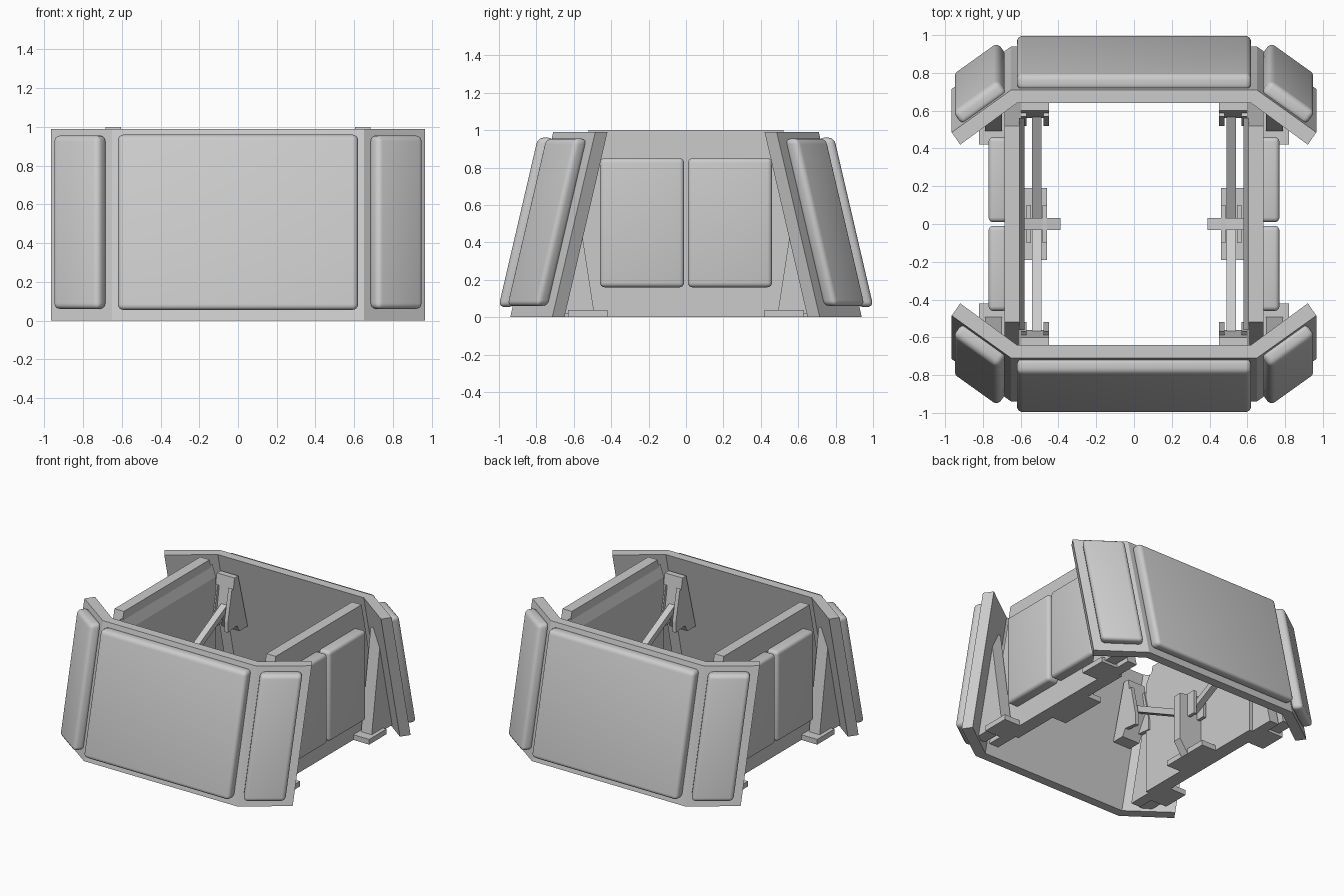
import bpy, bmesh, math
from mathutils import Vector, Matrix

if "Cube" in bpy.data.objects:
    bpy.data.objects.remove(bpy.data.objects["Cube"])

grey = bpy.data.materials.new("plain_grey")
grey.diffuse_color = (0.6, 0.6, 0.6, 1)
grey.use_nodes = True
grey.node_tree.nodes["Principled BSDF"].inputs["Base Color"].default_value = grey.diffuse_color

LEAN = 0.23   # how far the end walls lean inwards over their height
H = 0.99      # height of the end walls


def finish(name, bm, smooth=False):
    bmesh.ops.recalc_face_normals(bm, faces=bm.faces)
    me = bpy.data.meshes.new(name)
    bm.to_mesh(me)
    bm.free()
    me.materials.append(grey)
    ob = bpy.data.objects.new(name, me)
    bpy.context.collection.objects.link(ob)
    if smooth:
        bpy.context.view_layer.objects.active = ob
        ob.select_set(True)
        bpy.ops.object.shade_smooth_by_angle(angle=math.radians(35))
        ob.select_set(False)
    return ob


def prism(bm, pts, axis, a, b):
    """Extrude a 2D outline along an axis from a to b."""
    def place(p, t):
        return {'x': (t, p[0], p[1]), 'y': (p[0], t, p[1]), 'z': (p[0], p[1], t)}[axis]
    lo = [bm.verts.new(place(p, a)) for p in pts]
    hi = [bm.verts.new(place(p, b)) for p in pts]
    n = len(pts)
    bm.faces.new(lo[::-1])
    bm.faces.new(hi)
    for i in range(n):
        j = (i + 1) % n
        bm.faces.new((lo[i], lo[j], hi[j], hi[i]))


def box(bm, x0, x1, y0, y1, z0, z1):
    prism(bm, [(x0, y0), (x1, y0), (x1, y1), (x0, y1)], 'z', z0, z1)


def turn(bm, sx, sy):
    """Mirror the part into another quadrant."""
    bmesh.ops.scale(bm, vec=(sx, sy, 1), verts=bm.verts)


def shear(bm):
    """Lean the end wall parts, keeping the top edge in place."""
    for v in bm.verts:
        v.co.y -= LEAN * (H - v.co.z) / H


def round_edges(bm, r):
    bmesh.ops.recalc_face_normals(bm, faces=bm.faces)
    bmesh.ops.bevel(bm, geom=list(bm.edges), offset=r, segments=4,
                    profile=0.5, affect='EDGES')


# Plan of the wing: the bend and the free end of its outer face
bend, tip = Vector((0.65, -0.71)), Vector((0.965, -0.485))
along = (tip - bend).normalized()
out = Vector((along.y, -along.x))

for sy, side in ((1, "front"), (-1, "back")):
    # Leaning end wall with two bent wings
    half = [(0.965, -0.485), (0.92, -0.42), (0.62, -0.64)]
    plan = [(-0.65, -0.71), (0.65, -0.71)] + half + [(-x, y) for x, y in half[::-1]]
    bm = bmesh.new()
    prism(bm, plan, 'z', 0, H)
    shear(bm)
    turn(bm, 1, sy)
    finish(side + "_wall", bm)

    # Wide cushion on the end wall
    bm = bmesh.new()
    box(bm, -0.62, 0.62, -0.785, -0.70, 0.055, 0.96)
    round_edges(bm, 0.03)
    shear(bm)
    turn(bm, 1, sy)
    finish(side + "_pad", bm, True)

    for sx, hand in ((1, "right"), (-1, "left")):
        tag = side + "_" + hand
        # Narrow cushion on the wing
        a, b = bend + along * 0.035, tip - along * 0.06
        bm = bmesh.new()
        prism(bm, [a - out * 0.01, b - out * 0.01, b + out * 0.075, a + out * 0.075],
              'z', 0.06, 0.955)
        round_edges(bm, 0.03)
        shear(bm)
        turn(bm, sx, sy)
        finish(tag + "_wing_pad", bm, True)

        # Triangular gusset and foot behind the wing
        bm = bmesh.new()
        prism(bm, [(-0.49, 0.02), (-0.78, 0.02), (-0.61, 0.80)], 'x', 0.70, 0.79)
        box(bm, 0.65, 0.82, -0.63, -0.42, 0, 0.04)
        turn(bm, sx, sy)
        finish(tag + "_gusset", bm)

        # Cushion on the side wall
        bm = bmesh.new()
        box(bm, 0.67, 0.77, -0.46, -0.01, 0.16, 0.85)
        round_edges(bm, 0.025)
        turn(bm, sx, sy)
        finish(tag + "_side_pad", bm, True)

        # Forked bracket on the end wall: back block and two cheeks
        bm = bmesh.new()
        prism(bm, [(-0.60, 0.87), (-0.645, 0.87), (-0.76, 0.44), (-0.66, 0.44),
                   (-0.56, 0.62)], 'x', 0.45, 0.60)
        for x in (0.45, 0.57):
            prism(bm, [(-0.57, 0.80), (-0.66, 0.72), (-0.70, 0.50), (-0.52, 0.48),
                       (-0.52, 0.56)], 'x', x, x + 0.03)
        turn(bm, sx, sy)
        finish(tag + "_bracket", bm)

        # Sloping strut from the bracket down to the middle post
        bm = bmesh.new()
        prism(bm, [(-0.03, 0.34), (-0.03, 0.39), (-0.60, 0.68), (-0.60, 0.63)],
              'x', 0.49, 0.54)
        turn(bm, sx, sy)
        finish(tag + "_strut", bm)

for sx, hand in ((1, "right"), (-1, "left")):
    # Upright side wall, its ends following the lean of the end walls
    bm = bmesh.new()
    prism(bm, [(-0.52, 1.0), (0.52, 1.0), (0.75, 0), (-0.75, 0)], 'x', 0.605, 0.685)
    turn(bm, sx, 1)
    finish(hand + "_side_wall", bm)

    # Raised inner lining with a sloped top edge
    bm = bmesh.new()
    prism(bm, [(0.61, 0), (0.58, 0), (0.58, 0.86), (0.61, 0.95)], 'y', -0.56, 0.56)
    turn(bm, sx, 1)
    finish(hand + "_lining", bm)

    # Middle post with fork cheeks and a foot
    bm = bmesh.new()
    prism(bm, [(0.585, 0.0), (0.46, 0.0), (0.39, 0.10), (0.39, 0.46), (0.585, 0.50)],
          'y', -0.033, 0.033)
    for x in (0.46, 0.545):
        prism(bm, [(-0.10, 0.30), (0.10, 0.30), (0.10, 0.48), (-0.10, 0.48)],
              'x', x, x + 0.025)
    box(bm, 0.46, 0.585, -0.19, 0.19, 0, 0.04)
    turn(bm, sx, 1)
    finish(hand + "_middle_post", bm)
